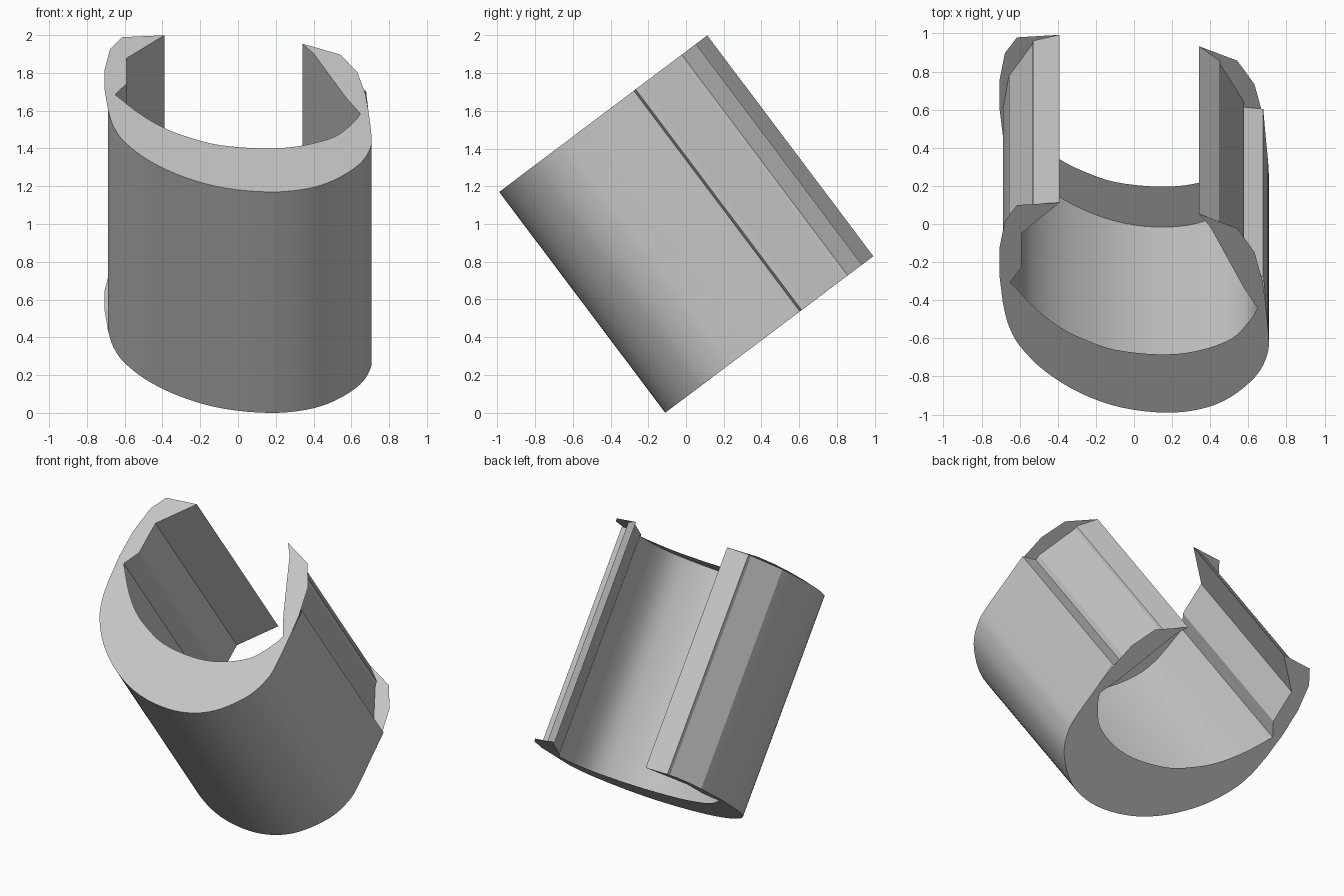
import bpy
import math
from mathutils import Vector

default_cube = bpy.data.objects.get("Cube")
if default_cube:
    bpy.data.objects.remove(default_cube, do_unlink=True)

# Tilted frame: the clip section lies in (side, depth) and is swept along the axis
SIDE = Vector((1, 0, 0))
DEPTH = Vector((0, 0.799, 0.601))
AXIS = SIDE.cross(DEPTH)
ORIGIN = Vector((0, -0.11, 0))
LENGTH = 1.464

grey = bpy.data.materials.new("plain grey")
grey.use_nodes = True
grey.diffuse_color = (0.56, 0.56, 0.56, 1)
grey.node_tree.nodes["Principled BSDF"].inputs["Base Color"].default_value = grey.diffuse_color


def place(point, height):
    return ORIGIN + SIDE * point[0] + DEPTH * point[1] + AXIS * height


def rounded(points, steps=4):
    """Pass a smooth curve through the section points."""
    pts = [Vector(p) for p in points]
    padded = [pts[0] * 2 - pts[1]] + pts + [pts[-1] * 2 - pts[-2]]
    result = []
    for a, b, c, d in zip(padded, padded[1:], padded[2:], padded[3:]):
        for step in range(steps):
            t = step / steps
            result.append(0.5 * (2 * b + (c - a) * t + (2 * a - 5 * b + 4 * c - d) * t ** 2
                                 + (3 * b - a - 3 * c + d) * t ** 3))
    return result + [pts[-1]]


def add_object(name, verts, faces):
    mesh = bpy.data.meshes.new(name)
    mesh.from_pydata(verts, [], faces)
    mesh.materials.append(grey)
    obj = bpy.data.objects.new(name, mesh)
    bpy.context.collection.objects.link(obj)
    return obj


def smooth(obj):
    bpy.ops.object.select_all(action="DESELECT")
    obj.select_set(True)
    bpy.context.view_layer.objects.active = obj
    bpy.ops.object.shade_smooth_by_angle(angle=math.radians(15))


def add_wall(name, section):
    """Sweep a closed section along the axis, leaving its ends open."""
    count = len(section)
    verts = [place(p, h) for h in (0, LENGTH) for p in section]
    faces = [(i, (i + 1) % count, (i + 1) % count + count, i + count) for i in range(count)]
    smooth(add_object(name, verts, faces))


def add_end_plate(name, section, height, flip):
    verts = [place(p, height) for p in section]
    order = list(range(len(section)))
    add_object(name, verts, [order[::-1] if flip else order])


left_tip = (-0.39, 1.38)
right_arm_inside = [(0.341, 1.305), (0.4, 1.22), (0.574, 0.825)]
left_arm_inside = [(-0.59, 0.955), (-0.59, 1.178)]

# Outer curve shared by the wall and the end plates
shell = rounded([(-0.688, 0.72), (-0.66, 0.58), (-0.6, 0.44), (-0.47, 0.275), (-0.283, 0.13),
                 (-0.07, 0.035), (0.167, 0), (0.36, 0.027), (0.51, 0.105), (0.643, 0.245),
                 (0.7, 0.385), (0.706, 0.5), (0.69, 0.72)])

# Bore of the thin wall, from the right arm round to the left arm
bore = rounded([(0.65, 0.688), (0.648, 0.5), (0.58, 0.31), (0.378, 0.16), (0.167, 0.117),
                (-0.06, 0.145), (-0.27, 0.235), (-0.46, 0.375), (-0.59, 0.56), (-0.65, 0.857)])

# Narrower opening in the end plates, which overhang the bore as flanges
opening = rounded([(0.648, 0.688), (0.61, 0.61), (0.51, 0.485), (0.325, 0.404), (0.13, 0.383),
                   (-0.098, 0.413), (-0.257, 0.48), (-0.389, 0.562), (-0.521, 0.69), (-0.65, 0.857)])

# Stepped arms of the wall
left_steps = [left_tip, (-0.53, 1.34), (-0.535, 1.315), (-0.656, 1.11), (-0.66, 1.085), (-0.688, 0.894)]
right_steps = [(0.678, 0.893), (0.577, 0.905), (0.577, 0.94), (0.45, 1.19), (0.45, 1.21)]
add_wall("clip_wall", left_steps + shell + right_steps + right_arm_inside + bore + left_arm_inside)

# Full arm outlines on the end plates
left_lobe = [left_tip, (-0.614, 1.363), (-0.677, 1.26), (-0.706, 1.08), (-0.706, 0.9)]
right_lobe = [(0.675, 0.86), (0.632, 1.055), (0.542, 1.21)]
plate = left_lobe + shell + right_lobe + right_arm_inside + opening + left_arm_inside
add_end_plate("lower_end_plate", plate, 0, True)
add_end_plate("upper_end_plate", plate, LENGTH, False)
